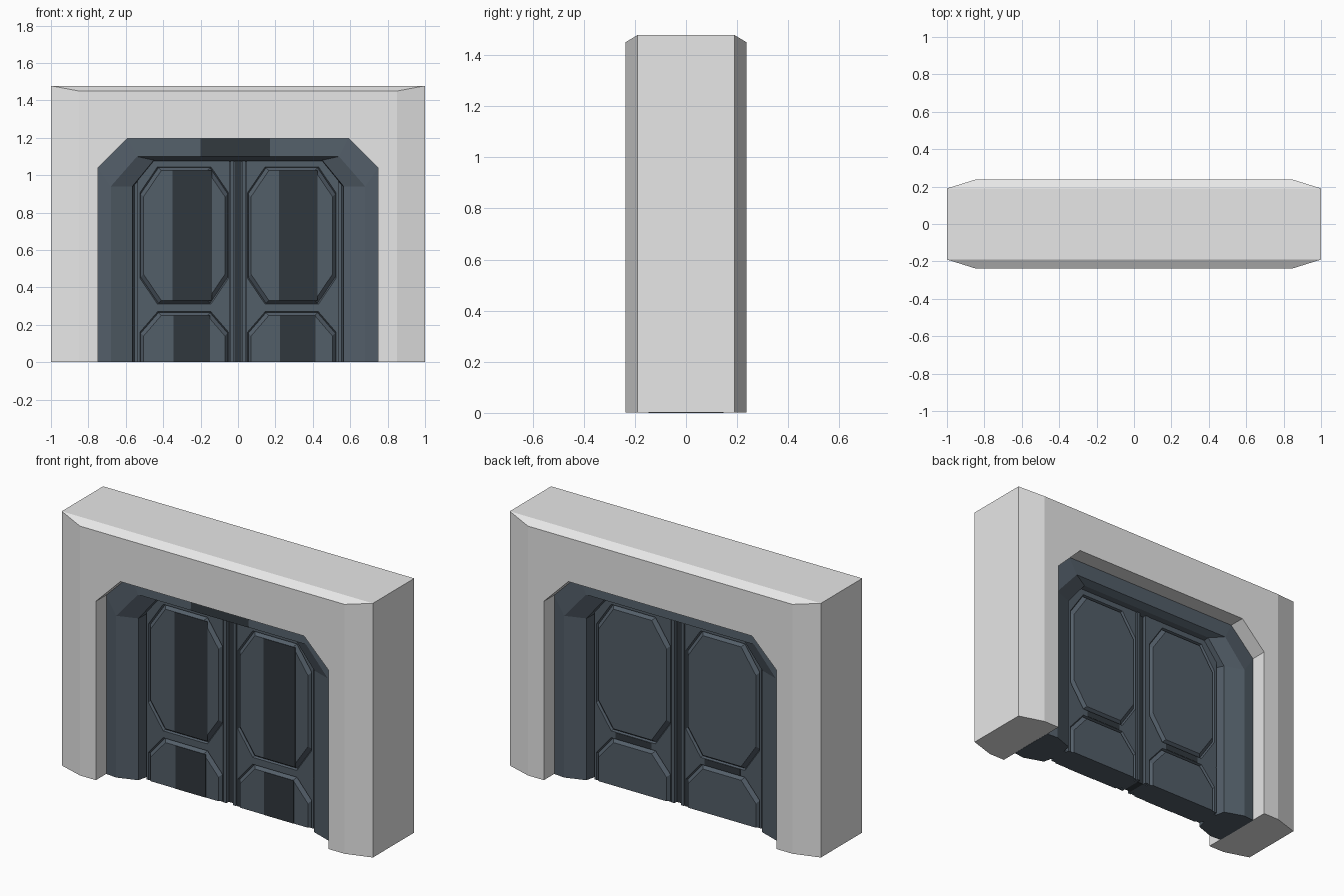
import bpy, bmesh

if "Cube" in bpy.data.objects:
    bpy.data.objects.remove(bpy.data.objects["Cube"])


def mat(name, rgb):
    m = bpy.data.materials.new(name)
    m.diffuse_color = (*rgb, 1)
    m.use_nodes = True
    m.node_tree.nodes["Principled BSDF"].inputs["Base Color"].default_value = m.diffuse_color
    return m


STONE = mat("pale_grey", (0.8, 0.8, 0.8))
SLATE = mat("slate_blue", (0.086, 0.112, 0.140))
DARK = mat("dark_slate", (0.030, 0.039, 0.047))


def finish(name, bm, material):
    bmesh.ops.recalc_face_normals(bm, faces=bm.faces)
    me = bpy.data.meshes.new(name)
    bm.to_mesh(me)
    bm.free()
    me.materials.append(material)
    ob = bpy.data.objects.new(name, me)
    bpy.context.collection.objects.link(ob)
    return ob


def loft(name, rings, material):
    """Closed solid through rings of (x, y, z) points, capped at both ends."""
    bm = bmesh.new()
    rows = [[bm.verts.new(p) for p in r] for r in rings]
    n = len(rows[0])
    for a, b in zip(rows, rows[1:]):
        for i in range(n):
            j = (i + 1) % n
            bm.faces.new((a[i], a[j], b[j], b[i]))
    bm.faces.new(rows[0])
    bm.faces.new(rows[-1])
    return finish(name, bm, material)


def box(name, x0, x1, y0, y1, z0, z1, material):
    ring = [(x0, z0), (x1, z0), (x1, z1), (x0, z1)]
    return loft(name, [[(x, y, z) for x, z in ring] for y in (y0, y1)], material)


def arch(side_x, side_z, top_x, top_z, bottom=0.0):
    """Outline of a doorway with cut upper corners, open at the bottom."""
    half = [(side_x, bottom), (side_x, side_z), (top_x, top_z)]
    return [(-x, z) for x, z in half] + half[::-1]


# Wall: chamfered block with the doorway cut through
bm = bmesh.new()
for sx in (-1, 1):
    for sy in (-1, 1):
        for x, y, top in ((1, 0.19, 1.478), (0.85, 0.237, 1.45)):
            for z in (0.001, top):
                bm.verts.new((sx * x, sy * y, z))
bmesh.ops.convex_hull(bm, input=bm.verts)
bmesh.ops.dissolve_limit(bm, angle_limit=0.01, verts=bm.verts, edges=bm.edges)
wall = finish("wall", bm, STONE)
opening = arch(0.748, 1.04, 0.59, 1.197, -0.2)
cutter = loft("doorway_cutter", [[(x, y, z) for x, z in opening] for y in (-0.5, 0.5)], STONE)
cutter.hide_render = True
cutter.hide_viewport = True
cut = wall.modifiers.new("doorway", 'BOOLEAN')
cut.operation = 'DIFFERENCE'
cut.solver = 'EXACT'
cut.object = cutter

# Door frame: one cross-section carried around the arch
steps = [(arch(0.75, 1.04, 0.59, 1.2), 0.14),
         (arch(0.68, 0.94, 0.54, 1.10), 0.147),
         (arch(0.565, 0.94, 0.45, 1.08), 0.107),
         (arch(0.55, 0.95, 0.45, 1.073), 0.04)]
section = [(o, -y) for o, y in steps] + [(o, y) for o, y in steps[::-1]]
loft("door_frame", [[(o[i][0], y, o[i][1]) for o, y in section] for i in range(6)], SLATE)


def outline(x0, x1, z0, z1, cx, cz, cut_bottom):
    """Rectangle with cut corners; the lower panels keep a square foot."""
    foot = [(x0, z0), (x1, z0)]
    if cut_bottom:
        foot = [(x0, z0 + cz), (x0 + cx, z0), (x1 - cx, z0), (x1, z0 + cz)]
    return foot + [(x1, z1 - cz), (x1 - cx, z1), (x0 + cx, z1), (x0, z1 - cz)]


def panel(name, sx, sy, edge0, edge1, z0, z1, cz, cut_bottom):
    """Rail surround, narrow groove, then a raised panel with a sloping rim."""
    rings = []
    for y in (0.03, 0.073):
        rings.append((outline(0.045, 0.538, edge0, edge1, 0.001, 0.001, cut_bottom), y))
    for d, y in ((0, 0.073), (0.005, 0.06), (0.02, 0.08)):
        foot = z0 + d if cut_bottom else z0
        rings.append((outline(0.05 + d, 0.525 - d, foot, z1 - d, 0.095, cz, cut_bottom), y))
    loft(name, [[(sx * x, sy * y, z) for x, z in o] for o, y in rings], SLATE)


# Doors: slab, meeting stile and two panels per side
for sx, side in ((-1, "left"), (1, "right")):
    x0, x1 = sorted((sx * 0.02, sx * 0.56))
    box(side + "_door", x0, x1, -0.052, 0.052, 0, 1.085, SLATE)
    x0, x1 = sorted((sx * 0.021, sx * 0.04))
    box(side + "_stile", x0, x1, -0.076, 0.076, 0, 1.08, SLATE)
    for sy, face in ((-1, "front"), (1, "back")):
        panel(f"{side}_{face}_upper_panel", sx, sy, 0.29, 1.08, 0.31, 1.045, 0.14, True)
        panel(f"{side}_{face}_lower_panel", sx, sy, 0, 0.29, 0, 0.27, 0.11, False)
    # Dark band on the back of the middle rail
    x0, x1 = sorted((sx * 0.17, sx * 0.40))
    box(side + "_rail_band", x0, x1, 0.072, 0.075, 0.272, 0.308, DARK)

# Dark seam between the doors
box("door_seam", -0.02, 0.02, -0.055, 0.055, 0, 1.08, DARK)

# Dark bands on the front of the panels and the lintel
for side, x0, x1 in (("left", -0.35, -0.14), ("right", 0.22, 0.425)):
    box(side + "_upper_band", x0, x1, -0.082, -0.079, 0.33, 1.025, DARK)
    box(side + "_lower_band", x0 + 0.005, x1 - 0.01, -0.082, -0.079, 0, 0.25, DARK)
band = [(-0.2, -0.142, 1.2), (0.17, -0.142, 1.2), (0.17, -0.149, 1.1), (-0.2, -0.149, 1.1)]
loft("lintel_band", [band, [(x, y + 0.004, z) for x, y, z in band]], DARK)
